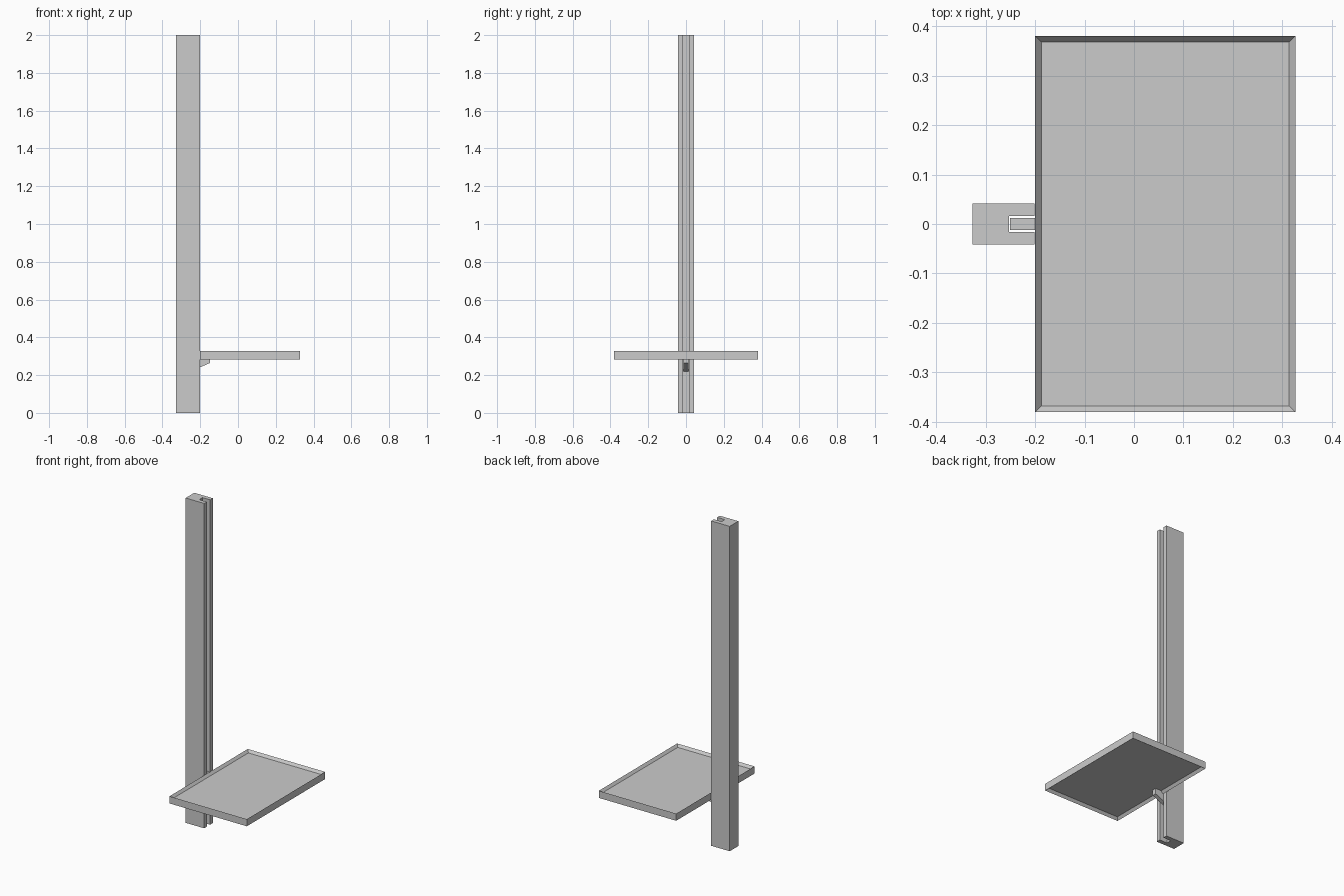
import bpy, bmesh

if "Cube" in bpy.data.objects:
    bpy.data.objects.remove(bpy.data.objects["Cube"])


def prism(name, pts, to3d, depth):
    """Extrude a closed 2D profile into a solid; to3d maps (a, b) to the start plane."""
    bm = bmesh.new()
    face = bm.faces.new([bm.verts.new(to3d(a, b)) for a, b in pts])
    ext = bmesh.ops.extrude_face_region(bm, geom=[face])
    verts = [g for g in ext["geom"] if isinstance(g, bmesh.types.BMVert)]
    bmesh.ops.translate(bm, verts=verts, vec=depth)
    bmesh.ops.recalc_face_normals(bm, faces=bm.faces)
    mesh = bpy.data.meshes.new(name)
    bm.to_mesh(mesh)
    bm.free()
    obj = bpy.data.objects.new(name, mesh)
    bpy.context.collection.objects.link(obj)
    return obj


# Slotted post: U-shaped section, slot facing the tray
half = [(-0.327, 0.042), (-0.201, 0.042), (-0.201, 0.016), (-0.253, 0.016)]
section = half + [(x, -y) for x, y in reversed(half)]
prism("post", section, lambda x, y: (x, y, 0), (0, 0, 2.0))

# Tray: box with the top and bottom faces inset and recessed
bm = bmesh.new()
bmesh.ops.create_cube(bm, size=1)
bmesh.ops.scale(bm, vec=(0.527, 0.762, 0.044), verts=bm.verts)
bmesh.ops.translate(bm, vec=(0.0635, 0, 0.305), verts=bm.verts)
bm.normal_update()
for face in [f for f in bm.faces if abs(f.normal.z) > 0.9]:
    shift = -0.016 * face.normal.z
    bmesh.ops.inset_region(bm, faces=[face], thickness=0.018)
    bmesh.ops.translate(bm, verts=face.verts, vec=(0, 0, shift))
mesh = bpy.data.meshes.new("tray")
bm.to_mesh(mesh)
bm.free()
bpy.context.collection.objects.link(bpy.data.objects.new("tray", mesh))

# Bracket: tapered arm under the tray, with its tongue running in the slot
arm = [(-0.251, 0.219), (-0.147, 0.265), (-0.147, 0.300), (-0.199, 0.300),
       (-0.199, 0.326), (-0.251, 0.326)]
prism("bracket", arm, lambda x, z: (x, -0.0125, z), (0, 0.025, 0))
